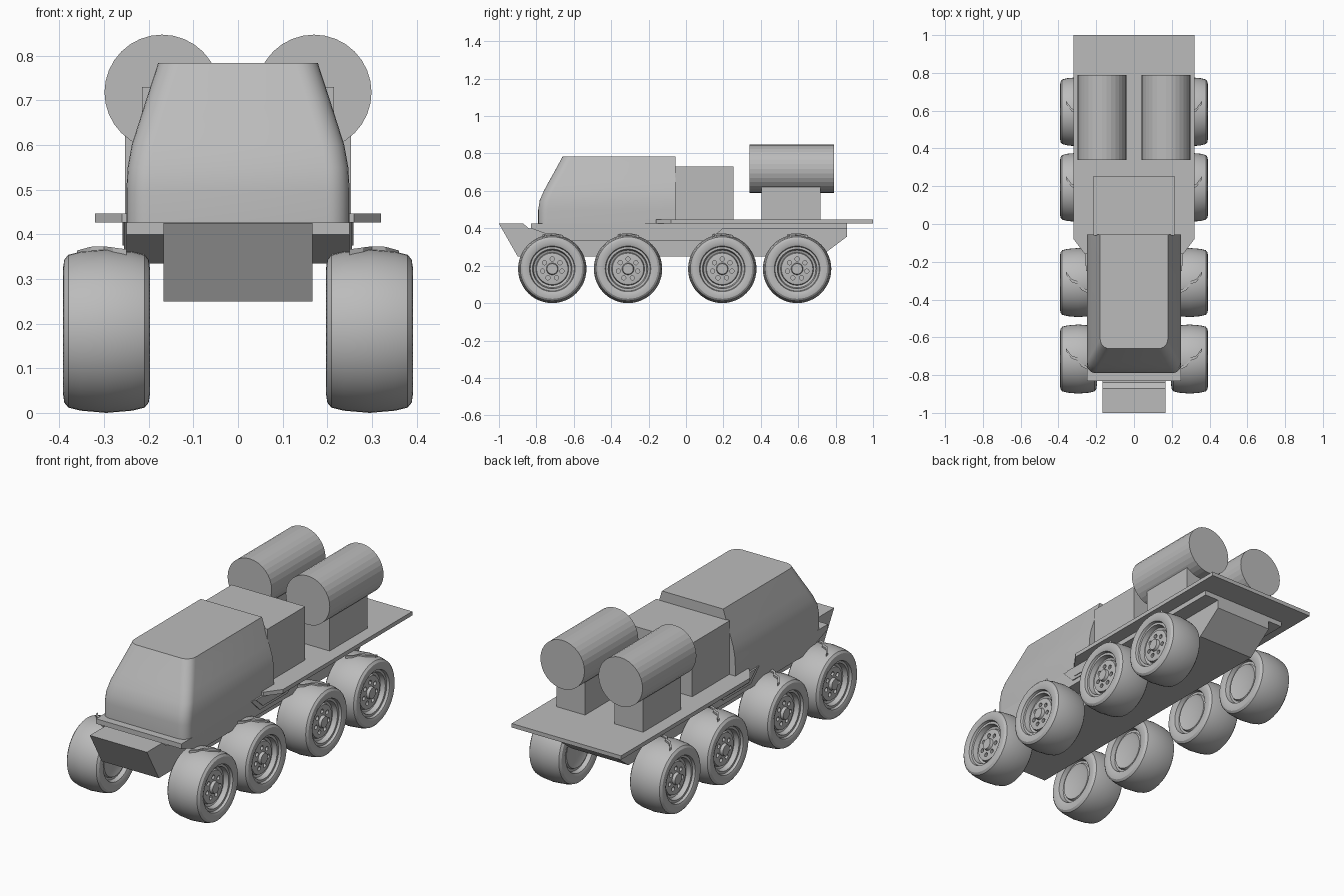
import bpy, bmesh, math
from mathutils import Matrix

cube = bpy.data.objects.get("Cube")
if cube:
    bpy.data.objects.remove(cube, do_unlink=True)

grey = bpy.data.materials.new("plain grey")
grey.use_nodes = True
colour = (0.5, 0.5, 0.5, 1)
grey.diffuse_color = colour
grey.node_tree.nodes["Principled BSDF"].inputs["Base Color"].default_value = colour


def finish(name, bm, smooth=None):
    bmesh.ops.recalc_face_normals(bm, faces=bm.faces)
    mesh = bpy.data.meshes.new(name)
    bm.to_mesh(mesh)
    bm.free()
    mesh.materials.append(grey)
    ob = bpy.data.objects.new(name, mesh)
    bpy.context.collection.objects.link(ob)
    if smooth:
        shade(ob, smooth)
    return ob


def shade(ob, angle):
    bpy.ops.object.select_all(action='DESELECT')
    ob.select_set(True)
    bpy.context.view_layer.objects.active = ob
    bpy.ops.object.shade_smooth_by_angle(angle=math.radians(angle))


def loft(name, rings, smooth=None):
    """Skin closed rings of equal length and cap both ends."""
    bm = bmesh.new()
    rows = [[bm.verts.new(p) for p in ring] for ring in rings]
    n = len(rows[0])
    for a, b in zip(rows, rows[1:]):
        for i in range(n):
            j = (i + 1) % n
            bm.faces.new((a[i], a[j], b[j], b[i]))
    bm.faces.new(rows[0])
    bm.faces.new(rows[-1])
    return finish(name, bm, smooth)


def side_profile(name, half_width, points):
    return loft(name, [[(x, y, z) for y, z in points] for x in (-half_width, half_width)])


def box(name, x0, x1, y0, y1, z0, z1):
    return loft(name, [[(x0, y0, z), (x1, y0, z), (x1, y1, z), (x0, y1, z)] for z in (z0, z1)])


def cylinder(name, radius, depth, matrix, sides=32, smooth=None):
    bm = bmesh.new()
    bmesh.ops.create_cone(bm, cap_ends=True, segments=sides, radius1=radius,
                          radius2=radius, depth=depth, matrix=matrix)
    return finish(name, bm, smooth)


# Hull: narrow keel with raked prow and tail, wider upper body, side skirts
side_profile("keel", 0.167, [(-1, 0.425), (-0.87, 0.425), (-0.84, 0.40), (0.86, 0.40),
                             (0.86, 0.355), (0.72, 0.25), (-0.90, 0.25)])
side_profile("upper_hull", 0.25, [(-0.83, 0.426), (0.86, 0.426), (0.86, 0.40), (0.20, 0.40),
                                  (0.12, 0.335), (-0.65, 0.335), (-0.83, 0.40)])
side_profile("side_skirt", 0.255, [(-0.25, 0.428), (-0.18, 0.36), (0.05, 0.36), (0.13, 0.428)])
side_profile("side_skirt_panel", 0.259, [(-0.22, 0.428), (-0.16, 0.375), (0.03, 0.375),
                                         (0.09, 0.428)])

# Load deck with clipped front corners
deck = [(-0.26, -0.16), (0.26, -0.16), (0.32, -0.08), (0.32, 1), (-0.32, 1), (-0.32, -0.08)]
loft("deck", [[(x, y, z) for x, y in deck] for z in (0.426, 0.447)])


# Cabin: stacked plan outlines with rounded front corners
def cabin_ring(z, half_width, front, radius=0.05, steps=6):
    right = []
    for i in range(steps + 1):
        a = math.pi / 2 * i / steps
        right.append((half_width - radius * (1 - math.sin(a)),
                      front + radius * (1 - math.cos(a)), z))
    right.append((half_width, -0.055, z))
    return [(-x, y, z) for x, y, z in reversed(right)] + right


loft("cabin", [cabin_ring(*r) for r in (
    (0.41, 0.25, -0.79), (0.50, 0.25, -0.79), (0.55, 0.247, -0.782), (0.60, 0.238, -0.76),
    (0.65, 0.222, -0.733), (0.70, 0.206, -0.705), (0.783, 0.179, -0.66))], 30)

box("equipment_box", -0.215, 0.215, -0.06, 0.255, 0.42, 0.73)

# Twin tanks on pedestals
for side, s in (("left", 1), ("right", -1)):
    box(side + "_pedestal", s * 0.17 - 0.083, s * 0.17 + 0.083, 0.405, 0.72, 0.44, 0.62)
    place = Matrix.Translation((s * 0.17, 0.565, 0.718)) @ Matrix.Rotation(math.pi / 2, 4, 'X')
    cylinder(side + "_tank", 0.129, 0.45, place)

# Wheel: one lathed section (radius, distance from inner face), axis along x
section = [(0, 0.03), (0.07, 0.028), (0.095, 0.02), (0.10, 0.03), (0.112, 0.03), (0.118, 0.008),
           (0.14, 0), (0.16, 0.003), (0.171, 0.012), (0.178, 0.04), (0.183, 0.098),
           (0.178, 0.155), (0.171, 0.183), (0.16, 0.192), (0.14, 0.195), (0.122, 0.188),
           (0.118, 0.175), (0.106, 0.175), (0.10, 0.15), (0.088, 0.145), (0.084, 0.158),
           (0.072, 0.16), (0.032, 0.16), (0.028, 0.175), (0, 0.175)]
bm = bmesh.new()
verts = [bm.verts.new((a, 0, r)) for r, a in section]
edges = [bm.edges.new(pair) for pair in zip(verts, verts[1:])]
bmesh.ops.spin(bm, geom=verts + edges, axis=(1, 0, 0), cent=(0, 0, 0),
               angle=2 * math.pi, steps=48)
bmesh.ops.remove_doubles(bm, verts=bm.verts, dist=0.0002)
wheel = finish("wheel", bm)

# Ring of holes through the wheel disc
bm = bmesh.new()
for i in range(7):
    turn = Matrix.Rotation(2 * math.pi * i / 7, 4, 'X')
    bmesh.ops.create_cone(bm, cap_ends=True, segments=12, radius1=0.0115, radius2=0.0115, depth=0.05,
                          matrix=turn @ Matrix.Translation((0.16, 0, 0.053))
                          @ Matrix.Rotation(math.pi / 2, 4, 'Y'))
cutter = finish("hole_cutter", bm)
cutter.hide_render = True
cut = wheel.modifiers.new("holes", 'BOOLEAN')
cut.object = cutter
cut.solver = 'EXACT'
bpy.context.view_layer.update()
wheel_mesh = bpy.data.meshes.new_from_object(wheel.evaluated_get(bpy.context.evaluated_depsgraph_get()))
bpy.data.objects.remove(wheel, do_unlink=True)
bpy.data.objects.remove(cutter, do_unlink=True)

# Four wheels a side, each with a thin bracket hugging the top of the tyre
for side, s in (("left", 1), ("right", -1)):
    for number, y in enumerate((-0.715, -0.31, 0.194, 0.594), 1):
        ob = bpy.data.objects.new(f"{side}_wheel_{number}", wheel_mesh)
        bpy.context.collection.objects.link(ob)
        ob.location = (s * 0.197, y, 0.183)
        ob.scale.x = s
        if s == 1 and number == 1:
            shade(ob, 30)
        rings = []
        for x, dy in ((0.25, -0.045), (0.28, -0.03), (0.30, 0), (0.33, 0.01), (0.36, 0.05)):
            top = 0.183 + math.sqrt(0.188 ** 2 - dy ** 2) - 0.6 * (x - 0.295) ** 2
            rings.append([(s * x, y + dy + w, top + h) for w, h in
                          ((-0.008, -0.015), (0.008, -0.015), (0.008, 0.002), (-0.008, 0.002))])
        loft(f"{side}_tyre_bracket_{number}", rings)
